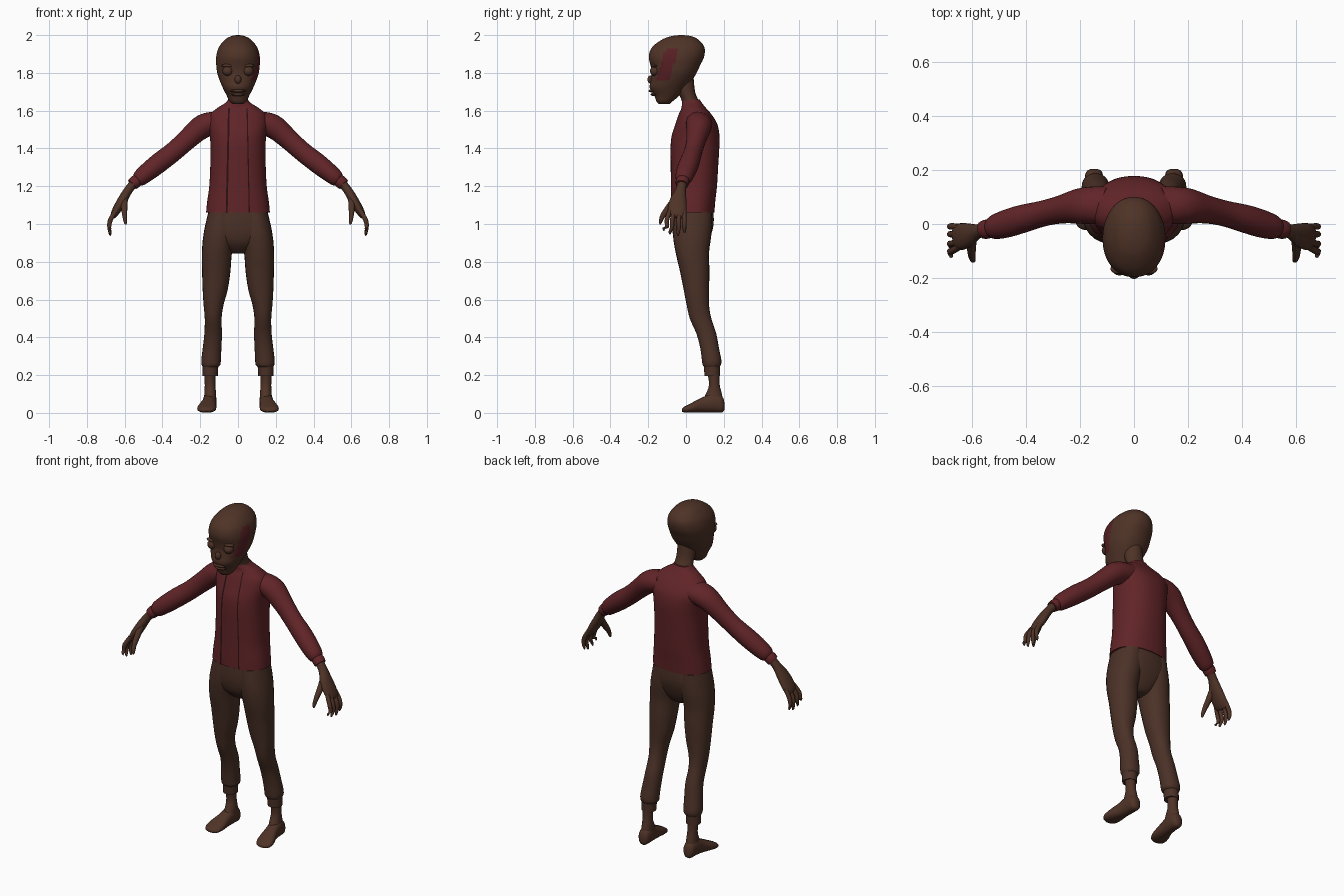
import bpy, bmesh, math
from mathutils import Vector


def material(name, rgb):
    m = bpy.data.materials.new(name)
    m.diffuse_color = (*rgb, 1)
    return m


SKIN = material("brown skin", (0.078, 0.033, 0.020))
TROUSER = material("brown trousers", (0.070, 0.031, 0.020))
RED = material("dark red cloth", (0.120, 0.018, 0.021))
MARK = material("red mark", (0.095, 0.014, 0.017))
SEAM = material("dark seam", (0.022, 0.005, 0.006))
X, Y, Z = Vector((1, 0, 0)), Vector((0, 1, 0)), Vector((0, 0, 1))


def resample(rows, steps):
    """Catmull-Rom interpolation of every column of the rows."""
    out = []
    for i in range(len(rows) - 1):
        a, b, c, d = (rows[max(i - 1, 0)], rows[i], rows[i + 1],
                      rows[min(i + 2, len(rows) - 1)])
        for s in range(steps):
            t = s / steps
            out.append([q + 0.5 * t * (r - p + t * (2 * p - 5 * q + 4 * r - w + t * (3 * (q - r) + w - p)))
                        for p, q, r, w in zip(a, b, c, d)])
    return out + [list(rows[-1])]


def finish(name, bm, mats):
    bmesh.ops.recalc_face_normals(bm, faces=bm.faces)
    me = bpy.data.meshes.new(name)
    bm.to_mesh(me)
    bm.free()
    ob = bpy.data.objects.new(name, me)
    bpy.context.collection.objects.link(ob)
    for m in mats:
        me.materials.append(m)
    bpy.ops.object.select_all(action='DESELECT')
    ob.select_set(True)
    bpy.context.view_layer.objects.active = ob
    bpy.ops.object.shade_smooth_by_angle(angle=math.radians(50))
    return ob


def loft(name, rows, mat, u=X, v=Y, side=1, segs=20, steps=3, power=2.0, extra=None, rule=None):
    """Closed skin over rows of (x, y, z, radius_u, radius_v)."""
    bm = bmesh.new()
    rings = []
    for x, y, z, ru, rv in resample(rows, steps):
        ring = []
        for k in range(segs):
            a = 2 * math.pi * k / segs
            c, s = math.cos(a), math.sin(a)
            p = Vector((x, y, z)) + u * ru * math.copysign(abs(c) ** (2 / power), c) \
                + v * rv * math.copysign(abs(s) ** (2 / power), s)
            ring.append(bm.verts.new((p.x * side, p.y, max(p.z, 0))))
        rings.append(ring)
    for a, b in zip(rings, rings[1:]):
        for k in range(segs):
            n = (k + 1) % segs
            bm.faces.new((a[k], a[n], b[n], b[k]))
    bm.faces.new(rings[0])
    bm.faces.new(rings[-1])
    if rule:
        for f in bm.faces:
            f.material_index = int(rule(f.calc_center_median()))
    return finish(name, bm, [mat] + ([extra] if extra else []))


def limb(name, rows, mat, side, **kw):
    """Loft whose cross-section is square to the line from first to last row."""
    d = (Vector(rows[-1][:3]) - Vector(rows[0][:3])).normalized()
    u = (Y - d * d.y).normalized()
    return loft(name, rows, mat, u, d.cross(u), side, **kw)


def upright(rows):
    """(z, left, right, front, back) extents to loft rows."""
    return [((l + r) / 2, (f + b) / 2, z, (r - l) / 2, (b - f) / 2) for z, l, r, f, b in rows]


def ball(name, loc, size, mat):
    bm = bmesh.new()
    bmesh.ops.create_uvsphere(bm, u_segments=16, v_segments=10, radius=1)
    for w in bm.verts:
        w.co = Vector([w.co[i] * size[i] + loc[i] for i in range(3)])
    return finish(name, bm, [mat])


def sym(rows):
    return upright([(z, -w, w, f, b) for z, w, f, b in rows])


# Head with a red mark on one temple
head = sym([(1.635, .028, -.145, -.085), (1.65, .045, -.157, -.07), (1.68, .060, -.168, -.035),
            (1.72, .080, -.192, .0), (1.76, .097, -.187, .032), (1.80, .110, -.182, .056),
            (1.84, .115, -.188, .075), (1.88, .116, -.197, .094), (1.92, .108, -.189, .1),
            (1.95, .092, -.165, .09), (1.98, .064, -.12, .06), (1.995, .034, -.075, .025),
            (2.0, .008, -.035, -.015)])
loft("head", head, SKIN, segs=64, steps=4, power=2.15, extra=MARK,
     rule=lambda c: c.x > .03 and 1.76 < c.z < 1.93 and abs(c.y + .075 + (1.92 - c.z) * .33) < .034)
loft("neck", sym([(1.58, .068, -.02, .095), (1.65, .055, -.022, .068), (1.70, .052, -.045, .048),
                  (1.78, .055, -.09, .04)]), SKIN)

# Face details
for s, n in ((1, "right"), (-1, "left")):
    ball(n + "_eye", (.054 * s, -.165, 1.81), (.028, .026, .026), SKIN)
    ball(n + "_brow", (.052 * s, -.166, 1.838), (.036, .020, .010), SKIN)
ball("nose", (0, -.188, 1.765), (.018, .016, .022), SKIN)
ball("upper_lip", (0, -.178, 1.705), (.040, .020, .009), SKIN)
ball("lower_lip", (0, -.168, 1.686), (.036, .020, .009), SKIN)

# Jacket body
torso = sym([(1.06, .169, -.080, .150), (1.12, .163, -.080, .155), (1.2, .152, -.080, .164),
             (1.3, .147, -.081, .170), (1.4, .145, -.082, .176), (1.47, .150, -.075, .177),
             (1.53, .160, -.055, .165), (1.58, .148, -.038, .135), (1.615, .108, -.024, .105),
             (1.64, .068, -.022, .085), (1.66, .050, -.018, .072)])
P = 2.3
loft("jacket", torso, RED, segs=48, steps=4, power=P)

# Front seams laid over the jacket
for s, n, hw in ((1, "right", .003), (-1, "left", .005)):
    bm = bmesh.new()
    pairs = []
    for x, y, z, rx, ry in resample(torso, 4):
        if z < 1.62:
            mid = s * (.048 + .012 * (1.62 - z) / .56)
            pairs.append([bm.verts.new((q, y - ry * (1 - abs(q / rx) ** P) ** (1 / P) - .003, z))
                          for q in (mid - hw, mid + hw)])
    for a, b in zip(pairs, pairs[1:]):
        bm.faces.new((a[0], a[1], b[1], b[0]))
    finish(n + "_seam", bm, [SEAM])

# Hips joining the trouser legs
loft("trouser_hips", sym([(1.12, .148, -.070, .140), (1.06, .158, -.074, .146), (1.0, .170, -.075, .146),
                          (.95, .165, -.070, .135), (.90, .125, -.055, .115), (.86, .070, -.02, .09),
                          (.845, .03, .0, .07)]), TROUSER, segs=36, power=2.3)

for s, n in ((1, "right"), (-1, "left")):
    # Trouser leg and cuff
    loft(n + "_trouser_leg", upright([
        (1.06, .01, .158, -.068, .138), (.95, .012, .182, -.070, .135), (.85, .032, .191, -.055, .122),
        (.75, .040, .190, -.032, .124), (.65, .055, .187, -.012, .122), (.57, .077, .182, .004, .122),
        (.50, .087, .176, .020, .134), (.42, .085, .178, .055, .160), (.34, .088, .187, .076, .175),
        (.28, .091, .194, .084, .187), (.255, .093, .192, .088, .185), (.243, .106, .186, .096, .177)]),
        TROUSER, side=s, segs=24, power=2.15)
    loft(n + "_trouser_cuff", upright([(.26, .102, .187, .094, .180), (.225, .106, .187, .096, .180),
                                       (.195, .107, .187, .098, .180)]), TROUSER, side=s)
    # Bare ankle and foot
    loft(n + "_ankle", upright([(.22, .119, .180, .112, .176), (.15, .120, .176, .122, .178),
                                (.10, .116, .178, .105, .190), (.05, .114, .184, .08, .198)]),
         SKIN, side=s)
    loft(n + "_foot", [(.148, .204, .035, .012, .016), (.148, .192, .045, .030, .042),
                       (.149, .150, .055, .036, .052), (.154, .095, .044, .038, .042),
                       (.162, .045, .031, .048, .030), (.167, .010, .022, .049, .021),
                       (.168, -.012, .017, .038, .014), (.168, -.022, .014, .018, .007)],
         SKIN, X, Z, s, power=2.3)
    # Sleeve and its cuff
    limb(n + "_sleeve", [(.08, .070, 1.545, .070, .060), (.14, .070, 1.533, .070, .066),
                         (.20, .066, 1.508, .066, .062), (.27, .054, 1.447, .052, .055),
                         (.34, .038, 1.384, .048, .052), (.41, .020, 1.330, .052, .053),
                         (.47, .002, 1.283, .052, .050), (.52, -.012, 1.243, .044, .043),
                         (.537, -.016, 1.230, .030, .030)], RED, s, segs=24)
    limb(n + "_sleeve_cuff", [(.530, -.015, 1.236, .033, .031), (.545, -.019, 1.222, .036, .034),
                              (.560, -.022, 1.208, .033, .031)], RED, s)
    # Hand
    limb(n + "_palm", [(.550, -.020, 1.217, .026, .024), (.580, -.028, 1.180, .027, .023),
                       (.607, -.040, 1.135, .042, .025), (.636, -.046, 1.085, .050, .024),
                       (.658, -.048, 1.048, .046, .018), (.664, -.048, 1.035, .036, .010)], SKIN, s)
    for i, (y, tip, tz) in enumerate(((-.085, -.118, .965), (-.062, -.085, .945),
                                      (-.034, -.042, .938), (-.010, -.008, .952))):
        m = (y + tip) / 2
        limb(f"{n}_finger_{i + 1}", [(.648, y, 1.07, .012, .013), (.676, m, 1.02, .012, .013),
                                     (.682, m, .985, .011, .011), (.678, tip, tz + .012, .008, .008),
                                     (.676, tip, tz, .003, .003)], SKIN, s, segs=10)
    limb(n + "_thumb", [(.600, -.055, 1.135, .018, .018), (.602, -.092, 1.085, .018, .017),
                        (.600, -.122, 1.045, .014, .013), (.596, -.136, 1.010, .009, .009),
                        (.595, -.138, .998, .003, .003)], SKIN, s, segs=10)
